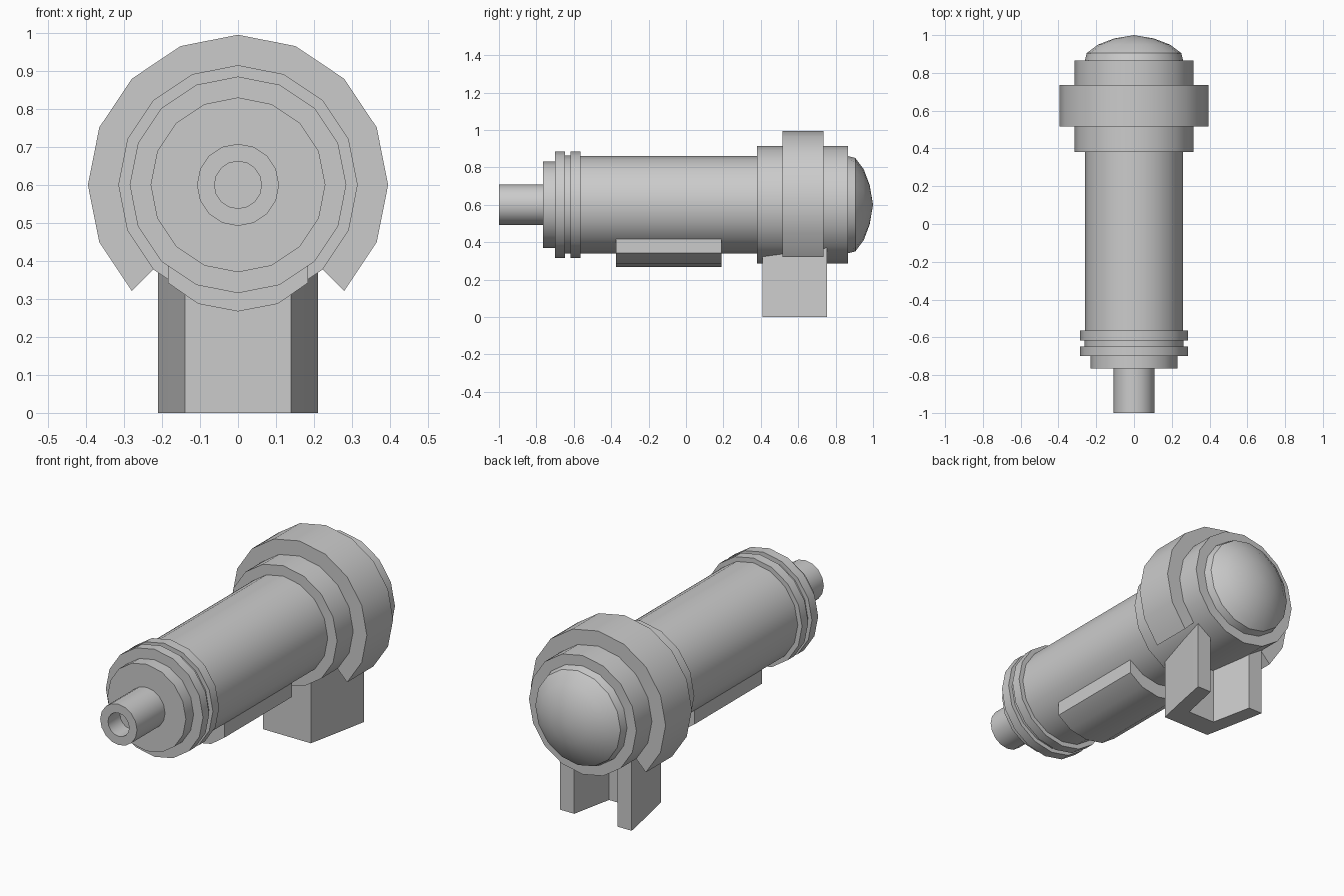
import bpy, bmesh, math

if "Cube" in bpy.data.objects:
    bpy.data.objects.remove(bpy.data.objects["Cube"])

AXIS_Z = 0.6
SIDES = 16


def finish(name, bm):
    bmesh.ops.remove_doubles(bm, verts=bm.verts, dist=1e-5)
    bmesh.ops.recalc_face_normals(bm, faces=bm.faces)
    mesh = bpy.data.meshes.new(name)
    bm.to_mesh(mesh)
    bm.free()
    ob = bpy.data.objects.new(name, mesh)
    bpy.context.collection.objects.link(ob)
    bpy.ops.object.select_all(action='DESELECT')
    ob.select_set(True)
    bpy.context.view_layer.objects.active = ob
    bpy.ops.object.shade_smooth_by_angle(angle=math.radians(30))
    return ob


def lathe(name, profile):
    """Spin (y, radius) points around the long axis."""
    bm = bmesh.new()
    rings = []
    for y, r in profile:
        if r == 0:
            rings.append([bm.verts.new((0, y, AXIS_Z))] * SIDES)
        else:
            rings.append([bm.verts.new((r * math.sin(i * math.tau / SIDES), y,
                                        AXIS_Z + r * math.cos(i * math.tau / SIDES)))
                          for i in range(SIDES)])
    for a, b in zip(rings, rings[1:]):
        for i in range(SIDES):
            j = (i + 1) % SIDES
            bm.faces.new(list(dict.fromkeys((a[i], a[j], b[j], b[i]))))
    return finish(name, bm)


def prism(name, points, offset):
    """Extrude a closed outline by an offset vector."""
    bm = bmesh.new()
    face = bm.faces.new([bm.verts.new(p) for p in points])
    new = bmesh.ops.extrude_face_region(bm, geom=[face], use_keep_orig=True)
    bmesh.ops.translate(bm, vec=offset,
                        verts=[g for g in new['geom'] if isinstance(g, bmesh.types.BMVert)])
    return finish(name, bm)


# Hollow muzzle tube
lathe("nozzle", [(-0.9, 0), (-0.9, 0.062), (-1, 0.062), (-1, 0.108), (-0.765, 0.108)])

# Front cap, two collars, long barrel, rear drum and domed end
lathe("body", [(-0.765, 0.108), (-0.765, 0.23), (-0.70, 0.23),
               (-0.70, 0.285), (-0.648, 0.285), (-0.648, 0.262), (-0.617, 0.262),
               (-0.617, 0.285), (-0.565, 0.285), (-0.565, 0.26),
               (0.38, 0.26), (0.38, 0.315), (0.865, 0.315), (0.865, 0.26),
               (0.905, 0.25), (0.95, 0.19), (0.982, 0.105), (1.0, 0)])

# Three-quarter clamp around the rear drum, open at the bottom
arc = [math.radians(-135 + 22.5 * i) for i in range(13)]
outline = [(0.395 * math.sin(a), 0.515, AXIS_Z + 0.395 * math.cos(a)) for a in arc]
outline += [(0.313 * math.sin(a), 0.515, AXIS_Z + 0.313 * math.cos(a)) for a in reversed(arc)]
prism("clamp_ring", outline, (0, 0.22, 0))

# Faceted pad under the barrel
half = [(0.184, 0.416), (0.184, 0.342), (0.105, 0.287)]
pad = half + [(0, 0.267)] + [(-x, z) for x, z in reversed(half)]
pad += [(-0.099, 0.36), (0, 0.34), (0.099, 0.36)]
prism("under_pad", [(x, -0.375, z) for x, z in pad], (0, 0.565, 0))

# Channel-shaped stand, open at the back
half = [(0.08, 0.53), (0.127, 0.755), (0.21, 0.755), (0.18, 0.6), (0.14, 0.41)]
stand = half + [(-x, y) for x, y in reversed(half)]
prism("stand", [(x, y, 0) for x, y in stand], (0, 0, 0.37))
